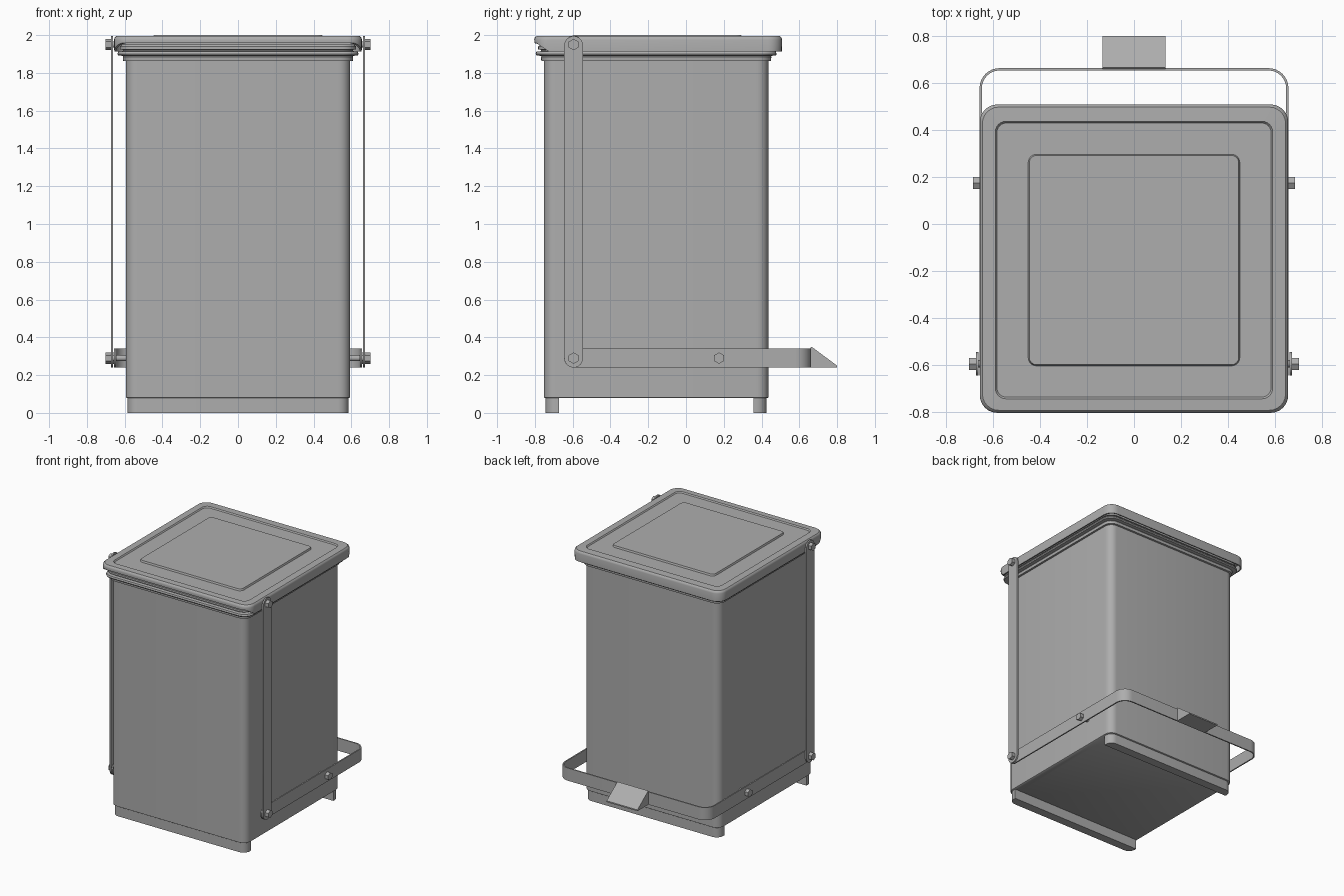
import bpy, bmesh, math
from math import sin, cos, pi
from mathutils import Matrix

if "Cube" in bpy.data.objects:
    bpy.data.objects.remove(bpy.data.objects["Cube"])

BODY_Y, LID_Y = -0.158, -0.1475

grey = bpy.data.materials.new("dark_grey")
grey.diffuse_color = (0.42, 0.42, 0.42, 1)
grey.use_nodes = True
grey.node_tree.nodes["Principled BSDF"].inputs["Base Color"].default_value = grey.diffuse_color


def finish(name, bm, smooth=True):
    bmesh.ops.recalc_face_normals(bm, faces=bm.faces)
    me = bpy.data.meshes.new(name)
    bm.to_mesh(me)
    bm.free()
    me.materials.append(grey)
    ob = bpy.data.objects.new(name, me)
    bpy.context.collection.objects.link(ob)
    if smooth:
        bpy.ops.object.select_all(action='DESELECT')
        ob.select_set(True)
        bpy.context.view_layer.objects.active = ob
        bpy.ops.object.shade_smooth_by_angle(angle=math.radians(35))
    return ob


def rounded_square(cy, h, r, n=6):
    pts = []
    for k, (sx, sy) in enumerate([(1, 1), (-1, 1), (-1, -1), (1, -1)]):
        for i in range(n + 1):
            a = (k + i / n) * pi / 2
            pts.append((sx * (h - r) + r * cos(a), cy + sy * (h - r) + r * sin(a)))
    return pts


def loft(cy, profile):
    """Stack rounded squares given as (half size, corner radius, z); cap the ends."""
    bm = bmesh.new()
    rings = [[bm.verts.new((x, y, z)) for x, y in rounded_square(cy, h, r)]
             for h, r, z in profile]
    for a, b in zip(rings, rings[1:]):
        for i in range(len(a)):
            j = (i + 1) % len(a)
            bm.faces.new((a[i], a[j], b[j], b[i]))
    bm.faces.new(rings[0])
    bm.faces.new(rings[-1])
    return bm, rings


def prism(pts, vec):
    bm = bmesh.new()
    f = bm.faces.new([bm.verts.new(p) for p in pts])
    top = bmesh.ops.extrude_face_region(bm, geom=[f])
    bmesh.ops.translate(bm, vec=vec,
                        verts=[v for v in top['geom'] if isinstance(v, bmesh.types.BMVert)])
    return bm


def disc(name, r, x0, x1, y, z, seg):
    bm = bmesh.new()
    m = Matrix.Translation(((x0 + x1) / 2, y, z)) @ Matrix.Rotation(pi / 2, 4, 'Y')
    # Point of the hexagon faces up
    m = m @ Matrix.Rotation(pi / 2, 4, 'Z')
    bmesh.ops.create_cone(bm, cap_ends=True, segments=seg, radius1=r, radius2=r,
                          depth=abs(x1 - x0), matrix=m)
    for v in bm.verts:
        if seg == 6:
            dy, dz = v.co.y - y, v.co.z - z
            a = round((math.atan2(dz, dy) - pi / 2) / (pi / 3)) * pi / 3 + pi / 2
            v.co.y, v.co.z = y + r * cos(a), z + r * sin(a)
    return finish(name, bm)


# Hollow bin body with stepped collar at the top
bm, _ = loft(BODY_Y, [
    (0.588, 0.055, 0.078), (0.594, 0.06, 0.082), (0.594, 0.06, 1.862),
    (0.608, 0.07, 1.864), (0.610, 0.07, 1.885), (0.606, 0.07, 1.89),
    (0.634, 0.08, 1.892), (0.638, 0.08, 1.90), (0.634, 0.08, 1.912),
    (0.61, 0.075, 1.915), (0.61, 0.075, 1.922), (0.625, 0.075, 1.925),
    (0.625, 0.075, 1.94), (0.615, 0.07, 1.95), (0.584, 0.055, 1.95),
    (0.584, 0.055, 0.09)])
finish("bin_body", bm)

# Lid with skirt, recessed border and raised centre panel
bm, rings = loft(LID_Y, [
    (0.63, 0.06, 1.965), (0.646, 0.07, 1.962), (0.646, 0.07, 1.912),
    (0.655, 0.075, 1.912), (0.656, 0.075, 1.975), (0.653, 0.075, 1.987),
    (0.645, 0.07, 1.994), (0.59, 0.045, 1.996), (0.583, 0.04, 1.987),
    (0.45, 0.035, 1.987), (0.445, 0.03, 2.0)])
# Skirt is cut away along the hinge side
for v in rings[2] + rings[3]:
    t = (-0.725 - v.co.y) / 0.065
    if t > 0:
        v.co.z += 0.045 * min(t, 1)
# Top panel sits slightly towards the hinge
for ring in rings[7:]:
    for v in ring:
        v.co.y -= 0.006
finish("lid", bm)

# Foot rails under front and back edges
for name, s in (("front_foot", -1), ("back_foot", 1)):
    outline = [p for p in rounded_square(BODY_Y, 0.585, 0.055) if p[1] < BODY_Y]
    outline += [(0.585, BODY_Y - 0.515), (-0.585, BODY_Y - 0.515)]
    pts = [(x, BODY_Y - s * (y - BODY_Y), 0) for x, y in outline]
    finish(name, prism(pts, (0, 0, 0.08)))

# U-shaped pedal bar with rounded ends
half = [(0, 0.658, 0, 1, 0.05)]
for i in range(9):
    a = pi / 2 * (1 - i / 8)
    half.append((0.572 + 0.08 * cos(a), 0.578 + 0.08 * sin(a), cos(a), sin(a), 0.05))
for i in range(9):
    a = pi / 2 * i / 8
    half.append((0.652, -0.595 - 0.05 * sin(a), 1, 0, max(0.05 * cos(a), 0.001)))
path = [(-x, y, -nx, ny, h) for x, y, nx, ny, h in half[:0:-1]] + half
bm = bmesh.new()
sections = []
for x, y, nx, ny, h in path:
    sections.append([bm.verts.new((x + o * nx, y + o * ny, 0.29 + k * h))
                     for o, k in ((0.005, -1), (0.005, 1), (-0.005, 1), (-0.005, -1))])
for a, b in zip(sections, sections[1:]):
    for i in range(4):
        j = (i + 1) % 4
        bm.faces.new((a[i], a[j], b[j], b[i]))
bm.faces.new(sections[0])
bm.faces.new(sections[-1])
finish("pedal_bar", bm)

# Wedge foot pedal
wedge = [(0.66, 0.24), (0.80, 0.24), (0.80, 0.25), (0.665, 0.35), (0.66, 0.345)]
finish("foot_pedal", prism([(-0.135, y, z) for y, z in wedge], (0.27, 0, 0)), False)

for side, s in (("right", 1), ("left", -1)):
    # Upright link between pedal bar and lid
    pts = []
    for base, zc in ((0, 1.945), (pi, 0.29)):
        for i in range(13):
            a = base + pi * i / 12
            pts.append((s * 0.662, -0.595 + 0.05 * cos(a), zc + 0.05 * sin(a)))
    finish(side + "_link", prism(pts, (s * 0.011, 0, 0)))

    # Hex bolts with shanks running inwards
    for label, y, z, seat, inner in (("lid", -0.595, 1.95, 0.673, 0.645),
                                     ("link", -0.595, 0.29, 0.673, 0.64),
                                     ("pivot", 0.175, 0.29, 0.657, 0.59)):
        disc(f"{side}_{label}_bolt_head", 0.03, s * seat, s * (seat + 0.028), y, z, 6)
        disc(f"{side}_{label}_bolt_shank", 0.016, s * inner, s * (seat + 0.01), y, z, 12)
